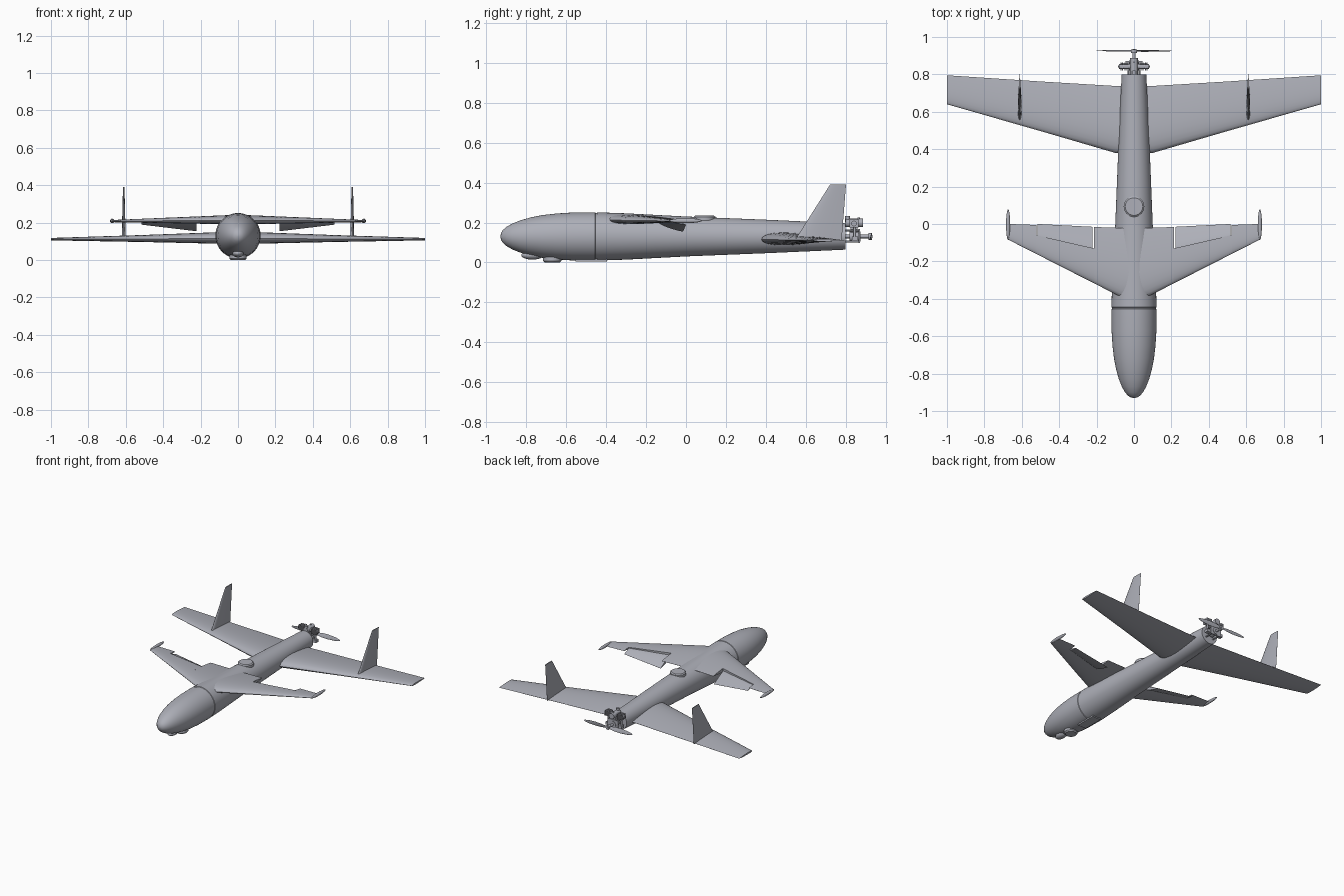
import bpy, bmesh, math
from mathutils import Vector, Matrix

if "Cube" in bpy.data.objects:
    bpy.data.objects.remove(bpy.data.objects["Cube"])

grey = bpy.data.materials.new("light_grey_paint")
grey.diffuse_color = (0.42, 0.43, 0.48, 1)
grey.use_nodes = True
grey.node_tree.nodes["Principled BSDF"].inputs["Base Color"].default_value = grey.diffuse_color


def finish(name, bm, angle=35):
    bmesh.ops.remove_doubles(bm, verts=bm.verts, dist=1e-5)
    bmesh.ops.recalc_face_normals(bm, faces=bm.faces)
    me = bpy.data.meshes.new(name)
    bm.to_mesh(me)
    bm.free()
    ob = bpy.data.objects.new(name, me)
    bpy.context.collection.objects.link(ob)
    me.materials.append(grey)
    bpy.context.view_layer.objects.active = ob
    ob.select_set(True)
    bpy.ops.object.shade_smooth_by_angle(angle=math.radians(angle))
    ob.select_set(False)
    return ob


def loft(name, rings, angle=35):
    bm = bmesh.new()
    vs = [[bm.verts.new(p) for p in r] for r in rings]
    n = len(rings[0])
    for a, b in zip(vs, vs[1:]):
        for i in range(n):
            j = (i + 1) % n
            bm.faces.new((a[i], a[j], b[j], b[i]))
    bm.faces.new(vs[0])
    bm.faces.new(vs[-1])
    return finish(name, bm, angle)


def foil(y0, y1, up, lo, end=1.0, droop=0.0):
    """Aerofoil outline as (y, height) pairs, cut off at the fraction end."""
    def f(u):
        return 10 * (0.2969 * math.sqrt(u) - 0.126 * u - 0.3516 * u**2 + 0.2843 * u**3 - 0.1015 * u**4)
    us = [end * (1 - math.cos(math.pi * i / 14)) / 2 for i in range(15)]
    top = [(y0 + (y1 - y0) * u, up * f(u) - droop * u) for u in reversed(us)]
    low = [(y0 + (y1 - y0) * u, -lo * f(u) - droop * u) for u in us[1:]]
    return top + low


def flat(x, z, pts):
    return [(x, y, z + h) for y, h in pts]


def upright(x, z, pts):
    return [(x + h, y, z) for y, h in pts]


def cyl(name, r, a, b, seg=24, r2=None):
    a, b = Vector(a), Vector(b)
    d = b - a
    m = Matrix.Translation((a + b) / 2) @ d.to_track_quat('Z', 'Y').to_matrix().to_4x4()
    bm = bmesh.new()
    bmesh.ops.create_cone(bm, cap_ends=True, segments=seg, radius1=r,
                          radius2=r if r2 is None else r2, depth=d.length, matrix=m)
    return finish(name, bm)


def box(name, c, s):
    bm = bmesh.new()
    bmesh.ops.create_cube(bm, size=1, matrix=Matrix.Translation(c) @ Matrix.Diagonal((*s, 1)))
    return finish(name, bm)


def ball(name, c, s):
    bm = bmesh.new()
    bmesh.ops.create_uvsphere(bm, u_segments=24, v_segments=16, radius=1,
                              matrix=Matrix.Translation(c) @ Matrix.Diagonal((*s, 1)))
    return finish(name, bm)


# Fuselage: round sections along y, with a raised seam behind the nose
AXIS = 0.13
profile = [(-0.93, 0.002), (-0.927, 0.018), (-0.918, 0.032), (-0.9, 0.048), (-0.87, 0.065),
           (-0.83, 0.081), (-0.78, 0.095), (-0.72, 0.107), (-0.65, 0.115), (-0.57, 0.12),
           (-0.455, 0.121), (-0.453, 0.118), (-0.447, 0.118), (-0.445, 0.121), (-0.3, 0.116),
           (-0.15, 0.108), (0.0, 0.1), (0.2, 0.092), (0.4, 0.084), (0.6, 0.075), (0.8, 0.066)]
loft("fuselage", [[(r * math.cos(t * math.pi / 32), y, AXIS + r * math.sin(t * math.pi / 32))
                   for t in range(64)] for y, r in profile])


def front_sec(x, end=1.0):
    k = (x - 0.1) / 0.57
    return flat(x, 0.212 - 0.004 * k,
                foil(-0.375 + 0.29 * k, -0.02 + 0.02 * k, 0.026 - 0.02 * k, 0.02 - 0.014 * k, end))


for s, side in ((1, "right"), (-1, "left")):
    def mir(rings):
        return [[(s * x, y, z) for x, y, z in r] for r in rings]

    # Front wing in three panels, with a drooped flap in the middle one
    loft("front_wing_inner_" + side, mir([front_sec(0.0), front_sec(0.1), front_sec(0.215)]))
    loft("front_wing_middle_" + side, mir([front_sec(0.21, 0.62), front_sec(0.525, 0.65)]))
    loft("front_wing_outer_" + side, mir([front_sec(0.52), front_sec(0.6), front_sec(0.67)]))
    loft("flap_" + side, mir([flat(0.222, 0.209, foil(-0.145, -0.015, 0.011, 0.012, droop=0.055)),
                              flat(0.515, 0.209, foil(-0.07, 0.0, 0.005, 0.005, droop=0.02))]))
    ball("wing_tip_pod_" + side, (s * 0.673, -0.003, 0.209), (0.011, 0.082, 0.012))

    # Rear wing
    loft("rear_wing_" + side, mir([
        flat(0.0, 0.115, foil(0.37, 0.735, 0.036, 0.03)),
        flat(0.1, 0.115, foil(0.38, 0.738, 0.034, 0.028)),
        flat(0.5, 0.113, foil(0.497, 0.762, 0.021, 0.017)),
        flat(1.0, 0.111, foil(0.64, 0.795, 0.007, 0.006))]))

    # Upright fin
    loft("fin_" + side, [upright(s * 0.611, 0.11, foil(0.545, 0.78, 0.011, 0.011)),
                         upright(s * 0.611, 0.39, foil(0.722, 0.802, 0.004, 0.004))])

    # Engine cylinder with cooling ribs
    cyl("engine_cylinder_" + side, 0.014, (s * 0.015, 0.842, 0.195), (s * 0.08, 0.842, 0.195))
    for i in range(5):
        x = 0.034 + i * 0.009
        box("cooling_rib_" + side, (s * x, 0.842, 0.195), (0.004, 0.044, 0.038))
    cyl("spark_plug_" + side, 0.005, (s * 0.078, 0.842, 0.195), (s * 0.086, 0.842, 0.195), 12)
    cyl("exhaust_" + side, 0.007, (s * 0.055, 0.845, 0.18), (s * 0.055, 0.845, 0.125), 12)
    box("silencer_" + side, (s * 0.05, 0.846, 0.12), (0.035, 0.03, 0.02))
    # Engine mount rods
    for z in (0.105, 0.16):
        cyl("mount_rod_" + side, 0.005, (s * 0.03, 0.795, z), (s * 0.03, 0.87, z), 12)

    # Propeller blade
    blade = []
    for x, chord, tw in ((0.008, 0.016, 50), (0.05, 0.03, 38), (0.1, 0.034, 27),
                         (0.16, 0.026, 18), (0.195, 0.012, 14), (0.2, 0.004, 14)):
        a = math.radians(tw) * s * 0.5
        pts = foil(-chord / 2, chord / 2, 0.002, 0.002)
        blade.append([(s * x, 0.926 + h * math.cos(a) + w * math.sin(a),
                       AXIS + w * math.cos(a) - h * math.sin(a)) for w, h in pts])
    loft("propeller_blade_" + side, blade)

# Engine body, upper housing and shaft
cyl("crankcase", 0.026, (0, 0.82, AXIS), (0, 0.875, AXIS))
box("engine_column", (0, 0.842, 0.165), (0.034, 0.036, 0.07))
cyl("upper_housing", 0.021, (0, 0.8, 0.198), (0, 0.888, 0.198))
cyl("carburettor", 0.012, (0, 0.81, 0.2), (0, 0.81, 0.232), 16)
cyl("fuel_inlet", 0.006, (0, 0.865, 0.2), (0, 0.865, 0.226), 12)
box("engine_mount_plate", (0, 0.868, 0.132), (0.09, 0.007, 0.07))
cyl("propeller_shaft", 0.009, (0, 0.79, AXIS), (0, 0.92, AXIS), 16)
cyl("propeller_hub", 0.017, (0, 0.914, AXIS), (0, 0.932, AXIS))
cyl("propeller_nut", 0.008, (0, 0.93, AXIS), (0, 0.936, AXIS), 6)

# Round hatch on the back
cyl("hatch_base", 0.055, (0, 0.093, 0.195), (0, 0.093, 0.228), 40)
cyl("hatch_top", 0.055, (0, 0.093, 0.228), (0, 0.093, 0.234), 40, 0.047)

# Sensor turret and plates under the nose
cyl("sensor_turret", 0.038, (0, -0.67, 0.0), (0, -0.67, 0.008), 40, 0.046)
cyl("sensor_turret_base", 0.046, (0, -0.67, 0.008), (0, -0.67, 0.045), 40)
ball("sensor_fairing", (0, -0.77, 0.036), (0.03, 0.055, 0.022))
box("belly_plate", (0, -0.475, 0.012), (0.07, 0.16, 0.014))
